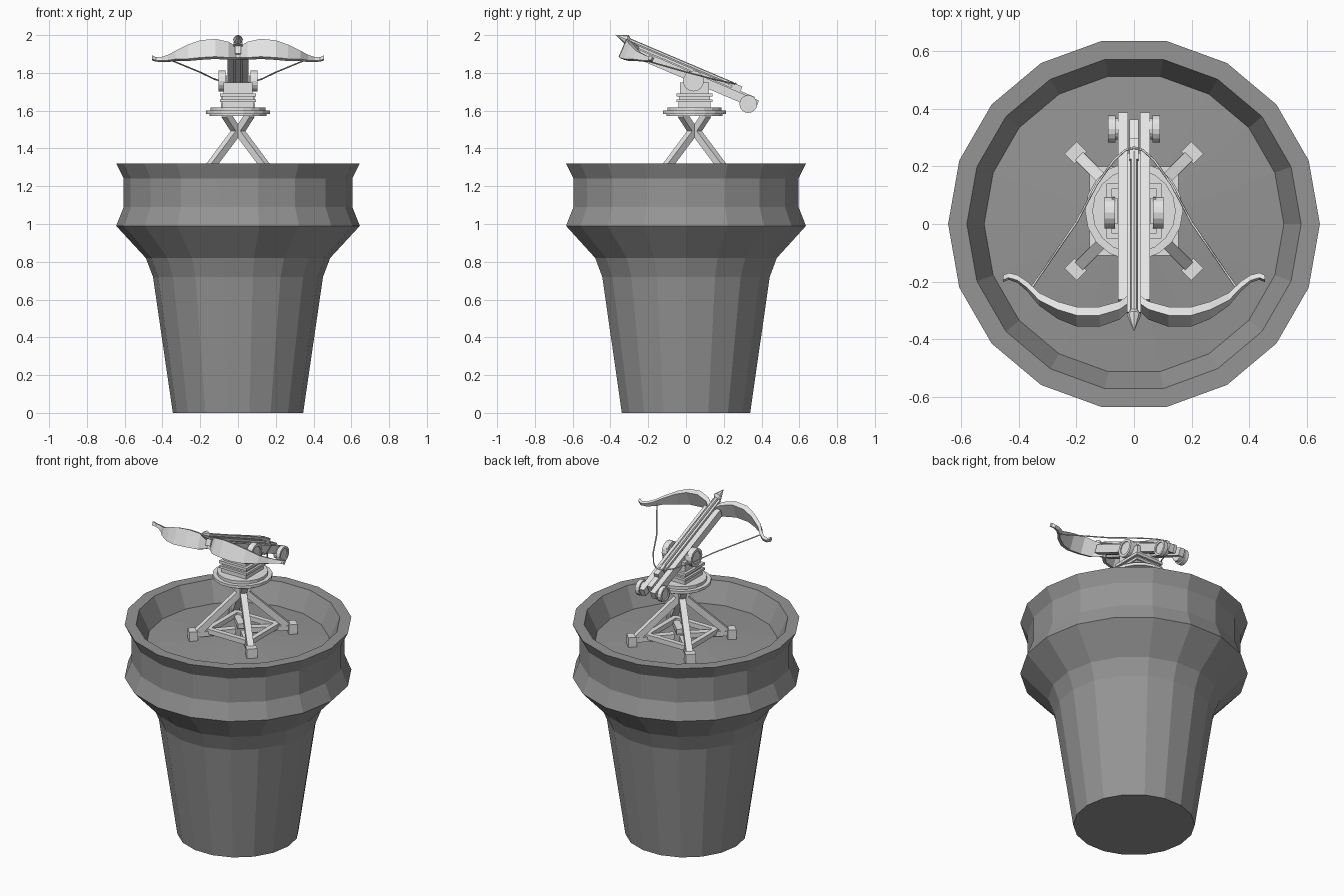
import bpy, bmesh, math
from mathutils import Matrix, Vector

cube = bpy.data.objects.get("Cube")
if cube:
    bpy.data.objects.remove(cube, do_unlink=True)


def material(name, value):
    m = bpy.data.materials.new(name)
    m.use_nodes = True
    colour = (value, value, value, 1)
    m.diffuse_color = colour
    m.node_tree.nodes["Principled BSDF"].inputs["Base Color"].default_value = colour
    return m


STONE = material("dark_grey_stone", 0.3)
PALE = material("pale_grey", 0.78)

# Stand frame, and the tilted frame of the weapon (front is -y, pointing up)
STAND = Matrix.Translation((0, 0.045, 0))
TILT = Matrix.Translation((0, 0.045, 1.77)) @ Matrix.Rotation(math.radians(-23), 4, 'X')


def finish(name, bm, mat=PALE, frame=None):
    if frame:
        bm.transform(frame)
    bmesh.ops.recalc_face_normals(bm, faces=bm.faces)
    mesh = bpy.data.meshes.new(name)
    bm.to_mesh(mesh)
    bm.free()
    mesh.materials.append(mat)
    ob = bpy.data.objects.new(name, mesh)
    bpy.context.collection.objects.link(ob)
    return ob


def box(name, lo, hi, frame=STAND):
    lo, hi = Vector(lo), Vector(hi)
    bm = bmesh.new()
    bmesh.ops.create_cube(bm, size=1)
    bm.transform(Matrix.Translation((lo + hi) / 2) @ Matrix.Diagonal((*(hi - lo), 1)))
    return finish(name, bm, PALE, frame)


def beam(name, a, b, width, height, frame=STAND):
    # Box running from a to b
    a, b = Vector(a), Vector(b)
    bm = bmesh.new()
    bmesh.ops.create_cube(bm, size=1)
    turn = (b - a).to_track_quat('Z', 'Y').to_matrix().to_4x4()
    bm.transform(Matrix.Translation((a + b) / 2) @ turn
                 @ Matrix.Diagonal((width, height, (b - a).length, 1)))
    return finish(name, bm, PALE, frame)


def lathe(name, profile, sides, mat=PALE, frame=None):
    # Profile of (radius, height), closed by end caps or centre points
    bm = bmesh.new()
    rings = []
    for r, z in profile:
        if r == 0:
            rings.append([bm.verts.new((0, 0, z))] * sides)
        else:
            rings.append([bm.verts.new((r * math.cos(math.tau * i / sides),
                                        r * math.sin(math.tau * i / sides), z))
                          for i in range(sides)])
    for low, high in zip(rings, rings[1:]):
        for i in range(sides):
            j = (i + 1) % sides
            quad = dict.fromkeys((low[i], low[j], high[j], high[i]))
            bm.faces.new(list(quad))
    for r, ring in ((profile[0][0], rings[0]), (profile[-1][0], rings[-1])):
        if r:
            bm.faces.new(ring)
    return finish(name, bm, mat, frame)


# Tower with a flared, hollow top
lathe("tower", [(0.345, 0), (0.45, 0.72), (0.488, 0.82), (0.645, 0.99), (0.605, 1.09),
                (0.605, 1.24), (0.645, 1.32), (0.58, 1.32), (0.52, 1.195), (0, 1.23)],
      18, STONE)

# Four-legged stand
for sx in (-1, 1):
    for sy in (-1, 1):
        d = Vector((sx, sy, 0))
        spot = d * 0.2
        beam("leg", d * 0.19 + Vector((0, 0, 1.245)), (0, 0, 1.5), 0.038, 0.038)
        beam("upper_strut", (0, 0, 1.48), d * 0.065 + Vector((0, 0, 1.58)), 0.038, 0.038)
        beam("ground_bar", d * 0.03 + Vector((0, 0, 1.25)), d * 0.2 + Vector((0, 0, 1.245)), 0.04, 0.03)
        beam("foot", d * 0.185 + Vector((0, 0, 1.24)), d * 0.22 + Vector((0, 0, 1.24)), 0.06, 0.06)
for s in (-1, 1):
    box("frame_side_bar", (s * 0.14 - 0.015, -0.15, 1.245), (s * 0.14 + 0.015, 0.15, 1.275))
    box("frame_cross_bar", (-0.15, s * 0.14 - 0.015, 1.245), (0.15, s * 0.14 + 0.015, 1.275))

# Turntable and the stepped block on it
lathe("turntable", [(0.15, 1.572), (0.15, 1.583), (0.17, 1.583), (0.17, 1.6),
                    (0.145, 1.6), (0.145, 1.618)], 18, PALE, STAND)
for half, low, high in ((0.085, 1.61, 1.645), (0.095, 1.645, 1.66), (0.082, 1.66, 1.675),
                        (0.095, 1.675, 1.692), (0.078, 1.692, 1.75)):
    box("swivel_block", (-half, -half, low), (half, half, high))


def wheel(name, x0, x1, radius, y, z):
    # Disc across x with a recessed outer face, mirrored to both sides
    for s in (-1, 1):
        place = TILT @ Matrix.Translation((0, y, z)) @ Matrix.Rotation(s * math.pi / 2, 4, 'Y')
        lathe(name, [(radius, x0), (radius, x1), (radius * 0.72, x1),
                     (radius * 0.72, x1 - 0.006)], 16, PALE, place)


wheel("pivot_disc", 0.066, 0.102, 0.055, 0, -0.014)
wheel("winch_drum", 0.04, 0.064, 0.037, 0.315, -0.013)
wheel("winch_wheel", 0.064, 0.09, 0.047, 0.315, -0.013)
for s in (-1, 1):
    box("pivot_cheek", (s * 0.067 - 0.01, -0.045, 1.69), (s * 0.067 + 0.01, 0.045, 1.785))

# Stock: two side rails, the bolt channel and the end block
for s in (-1, 1):
    box("side_rail", (s * 0.038 - 0.017, -0.345, -0.022), (s * 0.038 + 0.017, 0.36, 0.026), TILT)
box("centre_beam", (-0.016, -0.37, -0.012), (0.016, 0.33, 0.035), TILT)
box("bolt_channel", (-0.024, -0.4, 0.03), (0.024, 0.2, 0.044), TILT)
box("trigger_block", (-0.016, 0.17, 0.03), (0.016, 0.25, 0.06), TILT)

# Bolt with a pointed head
forward = TILT @ Matrix.Translation((0, 0, 0.05)) @ Matrix.Rotation(math.pi / 2, 4, 'X')
lathe("bolt", [(0.013, -0.2), (0.013, 0.395), (0.026, 0.41), (0, 0.476)], 8, PALE, forward)

# Bow: stations of (x, front, thickness, bottom, top), mirrored across x
stations = [(0.01, 0.355, 0.03, -0.03, 0.035), (0.05, 0.39, 0.03, -0.045, 0.046),
            (0.12, 0.415, 0.032, -0.05, 0.052), (0.2, 0.412, 0.032, -0.054, 0.045),
            (0.265, 0.385, 0.03, -0.05, 0.032), (0.33, 0.342, 0.028, -0.033, 0.015),
            (0.37, 0.295, 0.024, -0.02, 0.012), (0.405, 0.266, 0.02, -0.01, 0.012),
            (0.435, 0.257, 0.018, -0.004, 0.014), (0.455, 0.268, 0.018, -0.002, 0.02)]
bm = bmesh.new()
loops = []
for s in (-1, 1):
    side = [[bm.verts.new((s * x, -f, v)) for f, v in
             ((front, low), (front, high), (front - t, high), (front - t, low))]
            for x, front, t, low, high in stations]
    loops = side[::-1] if s < 0 else loops + side
for a, b in zip(loops, loops[1:]):
    for i in range(4):
        j = (i + 1) % 4
        bm.faces.new((a[i], a[j], b[j], b[i]))
bm.faces.new(loops[0])
bm.faces.new(loops[-1])
finish("bow", bm, PALE, TILT)

# Bowstring drawn back to the trigger
half = [(0.36, -0.29, -0.015), (0.2, -0.05, 0.015), (0.13, 0.085, 0.035),
        (0.07, 0.17, 0.05), (0.03, 0.205, 0.058)]
path = half + [(0, 0.212, 0.062)] + [(-x, y, z) for x, y, z in reversed(half)]
curve = bpy.data.curves.new("bowstring", 'CURVE')
curve.dimensions = '3D'
curve.bevel_depth = 0.004
curve.bevel_resolution = 0
spline = curve.splines.new('POLY')
spline.points.add(len(path) - 1)
for point, co in zip(spline.points, path):
    point.co = (*(TILT @ Vector(co)), 1)
curve.materials.append(PALE)
string = bpy.data.objects.new("bowstring", curve)
bpy.context.collection.objects.link(string)
